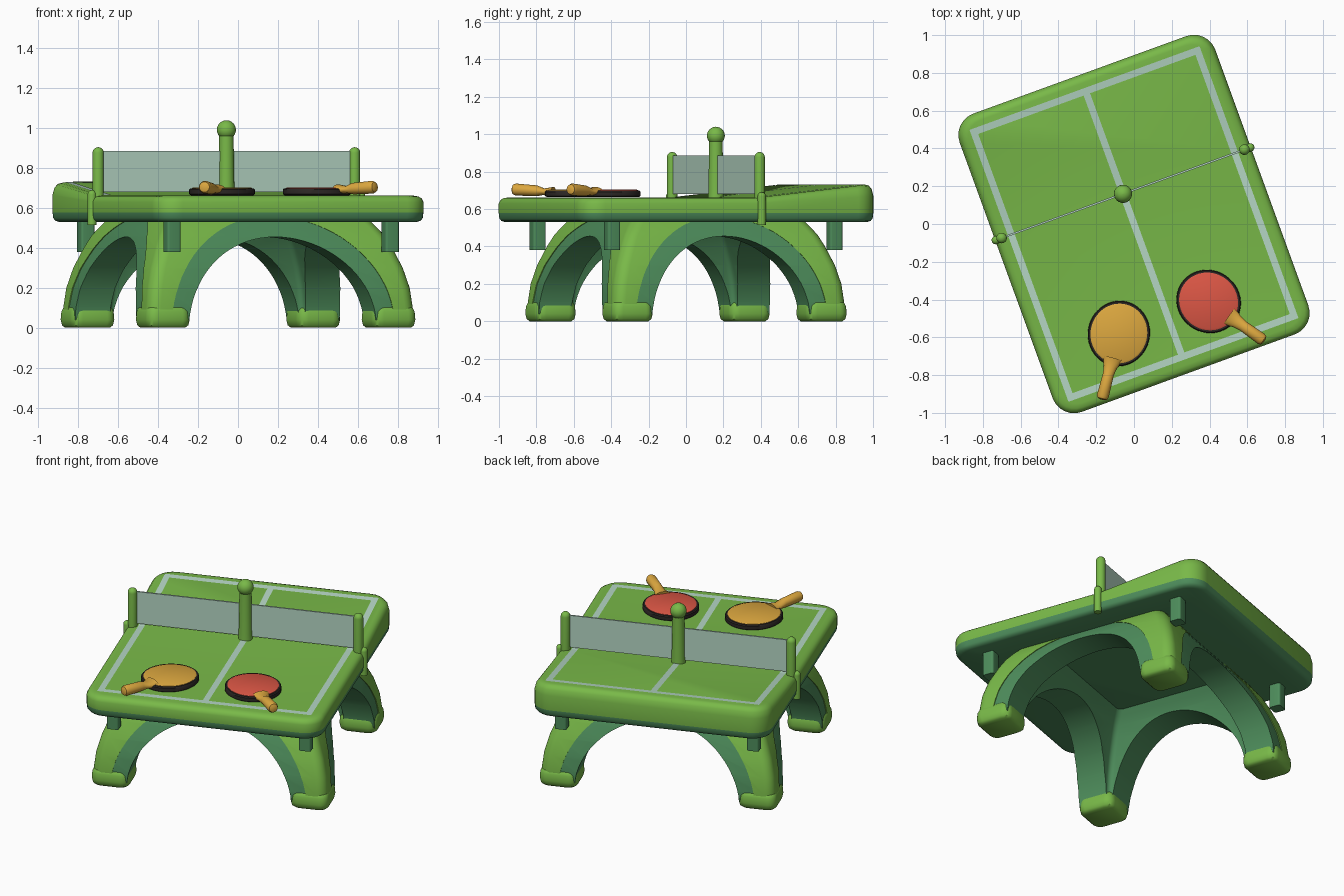
import bpy, bmesh, math
from mathutils import Matrix, Vector

if "Cube" in bpy.data.objects:
    bpy.data.objects.remove(bpy.data.objects["Cube"])

def mat(name, r, g, b):
    m = bpy.data.materials.new(name)
    m.diffuse_color = (r, g, b, 1)
    m.use_nodes = True
    m.node_tree.nodes["Principled BSDF"].inputs["Base Color"].default_value = m.diffuse_color
    return m

LIGHT = mat("light_green", .19, .485, .065)
DARK = mat("dark_green", .075, .265, .105)
PALE = mat("pale_green_white", .46, .67, .55)
ORANGE = mat("orange", .72, .39, .05)
RED = mat("red", .72, .095, .06)
BLACK = mat("rubber_black", .025, .02, .018)

ROT = Matrix.Rotation(math.radians(20), 4, 'Z')
NET_V = .17

def finish(name, bm, *mats, smooth=True):
    bmesh.ops.recalc_face_normals(bm, faces=bm.faces)
    me = bpy.data.meshes.new(name)
    bm.to_mesh(me)
    bm.free()
    for m in mats:
        me.materials.append(m)
    ob = bpy.data.objects.new(name, me)
    bpy.context.collection.objects.link(ob)
    if smooth:
        shade(ob)
    return ob

def shade(ob):
    bpy.ops.object.select_all(action='DESELECT')
    bpy.context.view_layer.objects.active = ob
    ob.select_set(True)
    bpy.ops.object.shade_smooth_by_angle(angle=math.radians(40))

def rounded(hu, hv, r, n=7):
    pts = []
    for k, (sx, sy) in enumerate([(1, 1), (-1, 1), (-1, -1), (1, -1)]):
        for i in range(n):
            a = math.pi / 2 * (k + i / (n - 1))
            pts.append((sx * (hu - r) + r * math.cos(a), sy * (hv - r) + r * math.sin(a)))
    return pts

def loft(rings, cx=0, cy=0):
    """Stack of rounded rectangles (z, half u, half v, radius)."""
    bm = bmesh.new()
    loops = [[bm.verts.new((x + cx, y + cy, z)) for x, y in rounded(hu, hv, r)]
             for z, hu, hv, r in rings]
    n = len(loops[0])
    for a, b in zip(loops, loops[1:]):
        for i in range(n):
            bm.faces.new((a[i], a[(i + 1) % n], b[(i + 1) % n], b[i]))
    bm.faces.new(loops[0])
    bm.faces.new(loops[-1])
    return bm

def lathe(profile, axis_from, axis_dir=(0, 0, 1), sx=1.0, seg=24):
    """Round solid from (radius, height) points along any axis."""
    bm = bmesh.new()
    loops = [[bm.verts.new((sx * r * math.cos(2 * math.pi * i / seg),
                            r * math.sin(2 * math.pi * i / seg), h)) for i in range(seg)]
             for r, h in profile]
    for a, b in zip(loops, loops[1:]):
        for i in range(seg):
            bm.faces.new((a[i], a[(i + 1) % seg], b[(i + 1) % seg], b[i]))
    bm.faces.new(loops[0])
    bm.faces.new(loops[-1])
    q = Vector((0, 0, 1)).rotation_difference(Vector(axis_dir)).to_matrix().to_4x4()
    bm.transform(Matrix.Translation(axis_from) @ q)
    return bm

def box(x0, x1, y0, y1, z0, z1):
    bm = bmesh.new()
    bmesh.ops.create_cube(bm, size=1)
    bm.transform(Matrix.Translation(((x0 + x1) / 2, (y0 + y1) / 2, (z0 + z1) / 2))
                 @ Matrix.Diagonal((x1 - x0, y1 - y0, z1 - z0, 1)))
    return bm

def rise(v):
    return max(0, v - NET_V) / (.84 - NET_V) * .075

# Table top: the half behind the net slopes up
HU, HV = .72, .84
bm = loft([(z, HU - d, HV - d, .12 - d * .5) for z, d in
           [(.53, .03), (.537, .012), (.55, .003), (.578, 0), (.63, 0), (.648, .008), (.658, .022), (.662, .045)]])
bmesh.ops.bisect_plane(bm, geom=bm.verts[:] + bm.edges[:] + bm.faces[:],
                       plane_co=(0, NET_V, 0), plane_no=(0, 1, 0))
for f in bm.faces:
    f.material_index = 1 if f.calc_center_median().z < .577 else 0
for v in bm.verts:
    v.co.z += rise(v.co.y) * max(0, v.co.z - .59) / .072
finish("table_top", bm, LIGHT, DARK)

# Court lines
bm = bmesh.new()
W, U, V = .036, .648, .766
for u0, u1, v0, v1 in [(-U, -U + W, -V, V), (U - W, U, -V, V), (-U + W, U - W, -V, -V + W),
                       (-U + W, U - W, V - W, V), (-W / 2, W / 2, -V + W, V - W)]:
    cuts = [v0, NET_V, v1] if v0 < NET_V < v1 else [v0, v1]
    for a, b in zip(cuts, cuts[1:]):
        bm.faces.new([bm.verts.new((u, v, .6645 + rise(v))) for u, v in
                      [(u0, a), (u1, a), (u1, b), (u0, b)]])
finish("court_lines", bm, PALE, smooth=False)

# Arched base: leaning shell, hollowed and cut by arches both ways
LEAN = [(.04, 0), (.1, 0), (.2, .012), (.3, .039), (.4, .08), (.46, .11), (.5, .138), (.54, .17)]

def arch(half, top, along_u):
    bm = bmesh.new()
    prof = [(half * math.cos(math.pi * i / 40), top * math.sin(math.pi * i / 40)) for i in range(41)]
    prof = [(half, -.1)] + prof + [(-half, -.1)]
    ends = [[bm.verts.new((s, p, z) if along_u else (p, s, z)) for p, z in prof] for s in (-1, 1)]
    n = len(prof)
    for i in range(n):
        j = (i + 1) % n
        bm.faces.new((ends[0][i], ends[0][j], ends[1][j], ends[1][i]))
    bm.faces.new(ends[0])
    bm.faces.new(ends[1])
    return bm

def base_part(name, grow, wall, wu, wv, top, m):
    ob = finish(name, loft([(z, .705 - d + grow, .655 - d + grow, .06) for z, d in LEAN]), m, smooth=False)
    hollow = [(-.05, 0)] + LEAN[1:] + [(.6, .21)]
    cutters = [loft([(z, .705 - d - wall, .655 - d - wall, .03) for z, d in hollow]),
               arch(wu, top, False), arch(wv, top, True)]
    for c in cutters:
        cut = finish("cutter", c, m, smooth=False)
        cut.hide_render = True
        mod = ob.modifiers.new("cut", 'BOOLEAN')
        mod.operation, mod.solver, mod.object = 'DIFFERENCE', 'EXACT', cut
        bpy.context.view_layer.objects.active = ob
        bpy.ops.object.modifier_apply(modifier=mod.name)
        bpy.data.objects.remove(cut)
    shade(ob)

base_part("arches", 0, .185, .5, .45, .455, DARK)
base_part("corner_legs", .005, .165, .595, .545, .56, LIGHT)

# Feet and short pegs under the corners
for sx in (-1, 1):
    for sy in (-1, 1):
        finish("foot", loft([(z, .116 - d, .116 - d, .05 - d * .5) for z, d in
               [(0, .02), (.012, .006), (.04, 0), (.08, .003), (.1, .012), (.112, .03)]],
               sx * .602, sy * .552), LIGHT)
        finish("peg", loft([(.38, .036, .036, .012), (.54, .036, .036, .012)],
               sx * .582, sy * .632), DARK)

# Net, posts and clamps
def dome(r, z0, z1):
    return [(r, z0)] + [(max(r * math.cos(a), .001), z1 - r + r * math.sin(a))
                        for a in [math.pi / 2 * i / 6 for i in range(7)]]

for s in (-1, 1):
    finish("net_post", lathe(dome(.028, .6, .905), (s * .684, NET_V, 0)), LIGHT)
    finish("net_clamp", lathe(dome(.022, .515, .69), (s * .717, NET_V, 0)), LIGHT)
    a, b = sorted((s * .02, s * .67))
    finish("net_panel", box(a, b, NET_V - .005, NET_V + .005, .68, .885), PALE, smooth=False)
finish("centre_post", lathe([(.044, .64), (.04, .7), (.036, .96)], (0, NET_V, 0)), LIGHT)
ball = [(max(.048 * math.cos(a), .001), .992 + .048 * math.sin(a))
        for a in [math.pi * (i / 12 - .5) for i in range(13)]]
finish("centre_ball", lathe(ball, (0, NET_V, 0)), LIGHT)

# Paddles, placed in world space then turned back with the table
INV = ROT.inverted()

def paddle(name, cx, cy, ex, ey, face):
    d = Vector((ex - cx, ey - cy, 0))
    length = d.length
    place = INV @ Matrix.Translation((cx, cy, 0)) @ Matrix.Rotation(math.atan2(d.y, d.x), 4, 'Z')
    parts = [
        ("rim", lathe([(.156, .664), (.164, .67), (.164, .692), (.159, .698)], (0, 0, 0), sx=1.06, seg=48), BLACK),
        ("face", lathe([(.15, .69), (.15, .7), (.142, .704)], (0, 0, 0), sx=1.06, seg=48), face),
        ("handle", lathe([(.055, 0), (.035, .05), (.029, .09), (.032, length - .155), (.026, length - .14),
                          (.012, length - .135)], (.135, 0, .692), (1, 0, .06)), ORANGE)]
    for part, bm, m in parts:
        if part == "handle":  # flatten the flared neck
            for v in bm.verts:
                if v.co.x < .2:
                    v.co.z = .69 + (v.co.z - .69) * .5
        bm.transform(place)
        finish(name + "_" + part, bm, m)

paddle("orange_paddle", -.08, -.58, -.17, -.93, ORANGE)
paddle("red_paddle", .395, -.41, .69, -.62, RED)

# Turn the whole model
for ob in bpy.context.collection.objects:
    ob.data.transform(ROT)
